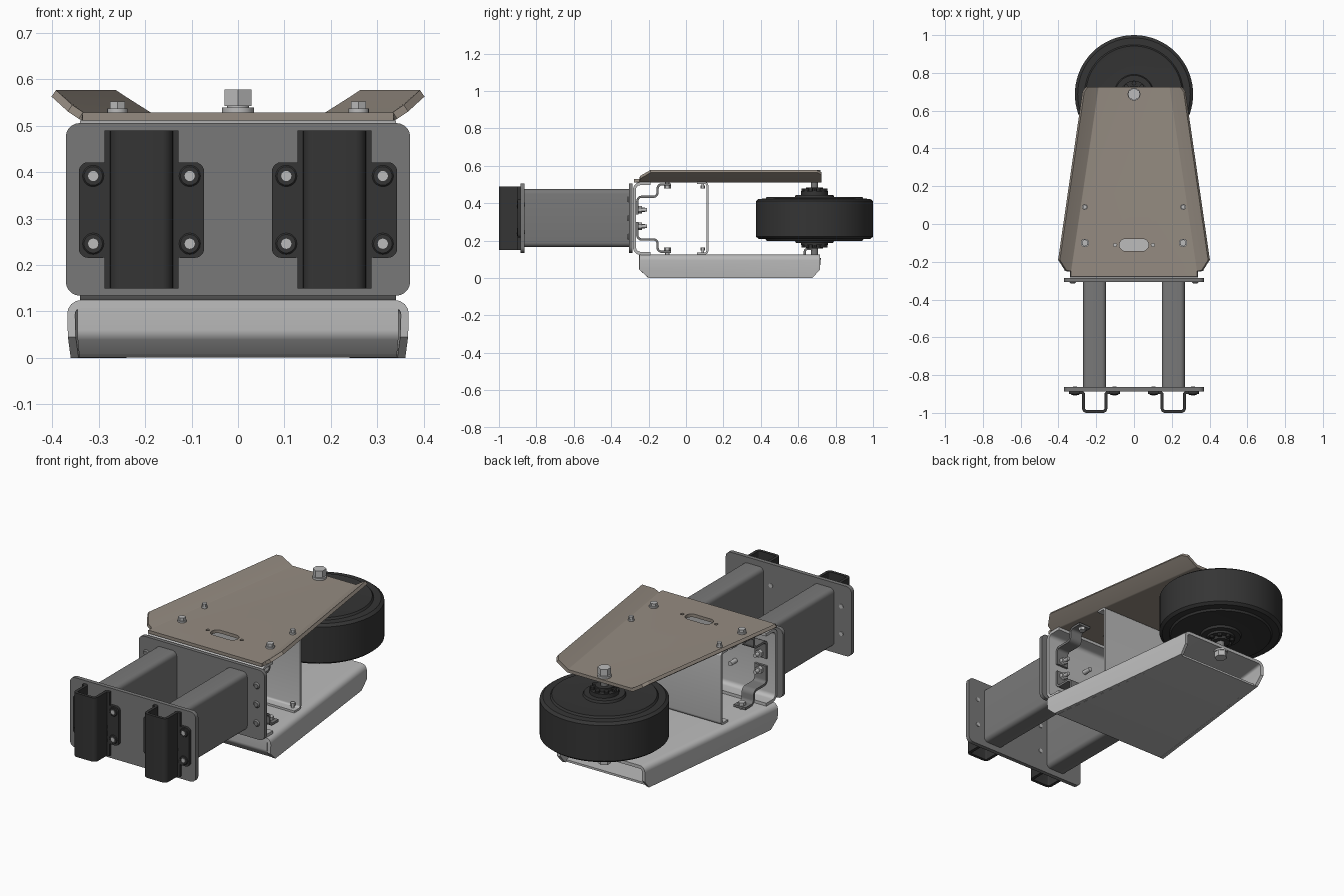
import bpy, bmesh, math
from mathutils import Vector

if "Cube" in bpy.data.objects:
    bpy.data.objects.remove(bpy.data.objects["Cube"])

def material(name, c):
    m = bpy.data.materials.new(name)
    m.diffuse_color = (*c, 1)
    m.use_nodes = True
    m.node_tree.nodes["Principled BSDF"].inputs["Base Color"].default_value = m.diffuse_color
    return m

DARK = material("black_rubber", (.035, .035, .035))
MID = material("steel_grey", (.19, .19, .19))
TAN = material("tan_plate", (.30, .26, .22))
LIGHT = material("light_steel", (.5, .5, .5))

def obj(name, bm, mat):
    bmesh.ops.recalc_face_normals(bm, faces=bm.faces[:])
    me = bpy.data.meshes.new(name)
    bm.to_mesh(me)
    bm.free()
    o = bpy.data.objects.new(name, me)
    bpy.context.collection.objects.link(o)
    me.materials.append(mat)
    return o

def solidify(o, t):
    m = o.modifiers.new("thick", 'SOLIDIFY')
    m.thickness, m.offset, m.use_even_offset = t, 0, True

def fillet(pts, r, closed=False, n=5):
    """Round the corners of a 2D path."""
    pts, out = [Vector(p) for p in pts], []
    for i, p in enumerate(pts):
        if not closed and i in (0, len(pts) - 1):
            out.append(p)
            continue
        a, b = pts[i - 1], pts[(i + 1) % len(pts)]
        ra = min(r, (a - p).length * .49, (b - p).length * .49)
        s, e = p + (a - p).normalized() * ra, p + (b - p).normalized() * ra
        c = s + e - p
        for k in range(n + 1):
            t = k / n * math.pi / 2
            out.append(c + (s - c) * math.cos(t) + (e - c) * math.sin(t))
    return out

def ribbon(name, pts, r, lo, hi, t, mat, along_x=True):
    """Bent sheet: path in yz swept along x, or path in xy swept along z."""
    bm, rows = bmesh.new(), []
    for p in fillet(pts, r):
        rows.append([bm.verts.new((w, p[0], p[1]) if along_x else (p[0], p[1], w)) for w in (lo, hi)])
    for a, b in zip(rows, rows[1:]):
        bm.faces.new((a[0], a[1], b[1], b[0]))
    o = obj(name, bm, mat)
    solidify(o, t)
    return o

def plate(name, x, z, w, h, r, y0, y1, mat):
    """Rounded rectangle in xz, extruded along y."""
    c = [(x - w, z - h), (x + w, z - h), (x + w, z + h), (x - w, z + h)]
    bm = bmesh.new()
    f = bm.faces.new([bm.verts.new((p[0], y0, p[1])) for p in fillet(c, r, True)])
    g = bmesh.ops.extrude_face_region(bm, geom=[f])
    bmesh.ops.translate(bm, vec=(0, y1 - y0, 0), verts=[v for v in g['geom'] if isinstance(v, bmesh.types.BMVert)])
    bm.faces.ensure_lookup_table()
    if not any(all(abs(v.co.y - y0) < 1e-6 for v in q.verts) for q in bm.faces):
        bm.faces.new([v for v in bm.verts if abs(v.co.y - y0) < 1e-6])
    return obj(name, bm, mat)

def cyl(name, r, p0, p1, mat=LIGHT, n=20, r2=None):
    p0, p1 = Vector(p0), Vector(p1)
    bm = bmesh.new()
    bmesh.ops.create_cone(bm, cap_ends=True, segments=n, radius1=r, radius2=r if r2 is None else r2, depth=(p1 - p0).length)
    o = obj(name, bm, mat)
    o.location = (p0 + p1) / 2
    o.rotation_mode = 'QUATERNION'
    o.rotation_quaternion = (p1 - p0).to_track_quat('Z', 'Y')
    return o

def folded(name, polys, t, bend, mat):
    """Folded sheet from flat panels that share edges."""
    bm = bmesh.new()
    for p in polys:
        bm.faces.new([bm.verts.new(v) for v in p])
    bmesh.ops.remove_doubles(bm, verts=bm.verts[:], dist=1e-4)
    o = obj(name, bm, mat)
    b = o.modifiers.new("bend", 'BEVEL')
    b.width, b.segments, b.limit_method, b.angle_limit = bend, 4, 'ANGLE', .3
    solidify(o, t)
    return o

def mirror_x(p):
    return [(-x, y, z) for x, y, z in p]

ZM = .32  # mid height of the wheel and plates

# mounting plates, tubes and hat brackets
plate("front_plate", 0, ZM, .371, .186, .03, -.886, -.864, MID)
plate("rear_plate", 0, ZM, .371, .186, .03, -.306, -.286, MID)
for s in (-1, 1):
    x = s * .208
    plate("beam_tube", x, ZM, .061, .155, .025, -.866, -.304, MID)
    u = [(x - .08, -.893), (x - .059, -.893), (x - .059, -.992), (x + .059, -.992), (x + .059, -.893), (x + .08, -.893)]
    ribbon("hat_bracket", u, .016, .15, .49, .016, DARK, False)
    for t in (-1, 1):
        plate("bracket_flange", x + t * .1, .3185, .035, .103, .02, -.901, -.885, DARK)
        for z in (.246, .392):
            bx = x + t * .104
            cyl("bolt_dimple", .024, (bx, -.9, z), (bx, -.904, z), DARK, r2=.02)
            cyl("bracket_bolt", .011, (bx, -.86, z), (bx, -.907, z))
    for z in (.22, .32, .42):
        cyl("plate_bolt", .018, (s * .325, -.307, z), (s * .325, -.314, z), MID, r2=.012)

# fork web and rear channel
ribbon("fork_web", [(-.19, .504), (-.275, .504), (-.275, .132), (-.19, .132)], .03, -.34, .34, .016, LIGHT)
ribbon("rear_channel", [(.06, .508), (.114, .508), (.114, .13), (.06, .13)], .015, -.29, .29, .011, LIGHT)

# top plate with raised wings
Z = .52
flat = [(-.335, -.278, Z), (.335, -.278, Z), (.335, -.25, Z), (.19, .725, Z), (-.19, .725, Z), (-.335, -.25, Z)]
wing = [(.335, -.25, Z), (.362, -.245, Z + .018), (.397, -.19, Z + .05), (.268, .70, Z + .05), (.25, .725, Z + .038), (.19, .725, Z)]
top = folded("top_plate", [flat, wing, mirror_x(wing)], .017, .02, TAN)

# slot and small holes in the top plate
bm = bmesh.new()
slot = fillet([(-.077, -.143), (.077, -.143), (.077, -.079), (-.077, -.079)], .0315, True)
f = bm.faces.new([bm.verts.new((p[0], p[1], .48)) for p in slot])
r = bmesh.ops.extrude_face_region(bm, geom=[f])
bmesh.ops.translate(bm, vec=(0, 0, .1), verts=[v for v in r['geom'] if isinstance(v, bmesh.types.BMVert)])
if not any(all(v.co.z < .5 for v in q.verts) for q in bm.faces):
    bm.faces.new([v for v in bm.verts if v.co.z < .5])
cutters = [obj("slot_cutter", bm, MID)]
cutters += [cyl("hole_cutter", .009, (x, -.111, .48), (x, -.111, .58), n=12) for x in (-.1, .1)]
for c in cutters:
    c.hide_render = True
    b = top.modifiers.new("cut", 'BOOLEAN')
    b.operation, b.object, b.solver = 'DIFFERENCE', c, 'EXACT'

# bottom channel with downward walls, closed by a folded cover
Z = .116
flat = [(-.36, -.25, Z), (.36, -.25, Z), (.25, .715, Z), (-.25, .715, Z)]
wall = [(.36, -.25, Z), (.358, -.25, .045), (.352, -.2, 0), (.247, .675, 0), (.25, .715, .045), (.25, .715, Z)]
folded("bottom_plate", [flat, wall, mirror_x(wall)], .017, .022, LIGHT)
front = [(-.346, -.243, .108), (.346, -.243, .108), (.346, -.243, .05), (-.346, -.243, .05)]
ramp = [(-.346, -.243, .05), (.346, -.243, .05), (.342, -.2, .006), (-.342, -.2, .006)]
floor = [(-.342, -.2, .006), (.342, -.2, .006), (.24, .665, .006), (-.24, .665, .006)]
folded("bottom_cover", [front, ramp, floor], .011, .01, LIGHT)

# stepped straps and their bolts, above and below
for s in (-1, 1):
    for k in (-1, 1):
        x = s * .26
        path = [(-.26, ZM + k * .02), (-.26, ZM + k * .114), (-.152, ZM + k * .114), (-.152, ZM + k * .18), (-.08, ZM + k * .18)]
        ribbon("stepped_strap", path, .022, x - .035, x + .035, .012, MID)
        z = ZM + k * .044
        cyl("strap_nut", .02, (x, -.255, z), (x, -.235, z), n=6)
        cyl("strap_stud", .01, (x, -.28, z), (x, -.208, z))
        cyl("web_stud", .012, (s * .105, -.28, z), (s * .105, -.22, z))
        for y, rad in ((-.1, .022), (.09, .015)):
            a, b = (.527, .537) if k > 0 else (.109, .1)
            cyl("washer", rad, (x, y, a), (x, y, b))
            cyl("bolt_head", rad * .85, (x, y, b), (x, y, b + k * .015), n=6)
            cyl("bolt_shank", rad * .5, (x, y, ZM + k * .158), (x, y, b))
            cyl("inner_nut", rad * .85, (x, y, ZM + k * .158), (x, y, ZM + k * .174), n=6)

# wheel: lathed tyre, rim and hub
prof = [(0, .212), (.09, .212), (.1, .118), (.255, .118), (.262, .112), (.268, .107), (.3, .106), (.313, .093)]
prof = [(0, .128), (.1, .128), (.105, .116), (.235, .116), (.255, .118), (.262, .108), (.298, .107), (.313, .095)]
prof += [(r, -z) for r, z in reversed(prof)]
bm = bmesh.new()
vs = [bm.verts.new((r, 0, z)) for r, z in prof]
es = [bm.edges.new(e) for e in zip(vs, vs[1:])]
bmesh.ops.spin(bm, geom=vs + es, cent=(0, 0, 0), axis=(0, 0, 1), angle=math.tau, steps=72)
bmesh.ops.remove_doubles(bm, verts=bm.verts[:], dist=1e-4)
wheel = obj("wheel", bm, DARK)
WY = .687
wheel.location = (0, WY, .316)
cyl("axle", .02, (0, WY, .085), (0, WY, .572), MID)
for k in (-1, 1):
    cyl("hub_collar", .072, (0, WY, ZM + k * .12), (0, WY, ZM + k * .145), DARK, 28)
    cyl("hub_spacer", .045, (0, WY, ZM + k * .14), (0, WY, ZM + k * .163), DARK, 24)
    for i in range(8):
        a = i * math.tau / 8
        x, y = .058 * math.cos(a), WY + .058 * math.sin(a)
        cyl("hub_bolt", .012, (x, y, ZM + k * .14), (x, y, ZM + k * .157), DARK, 8)
cyl("axle_washer", .034, (0, WY, .526), (0, WY, .54))
cyl("axle_nut", .033, (0, WY, .543), (0, WY, .578), n=6)
cyl("axle_neck", .024, (0, WY, .53), (0, WY, .55))
cyl("lower_axle_washer", .034, (0, WY, .108), (0, WY, .098))
cyl("lower_axle_nut", .033, (0, WY, .098), (0, WY, .068), n=6)
ribbon("axle_catch", [(.635, .125), (.635, .155), (.69, .155)], .015, -.02, .02, .012, MID)

# bake modifiers, drop cutters, smooth
bpy.ops.object.select_all(action='SELECT')
bpy.context.view_layer.objects.active = wheel
bpy.ops.object.convert(target='MESH')
for c in cutters:
    bpy.data.objects.remove(c)
bpy.ops.object.shade_smooth_by_angle(angle=math.radians(32))
